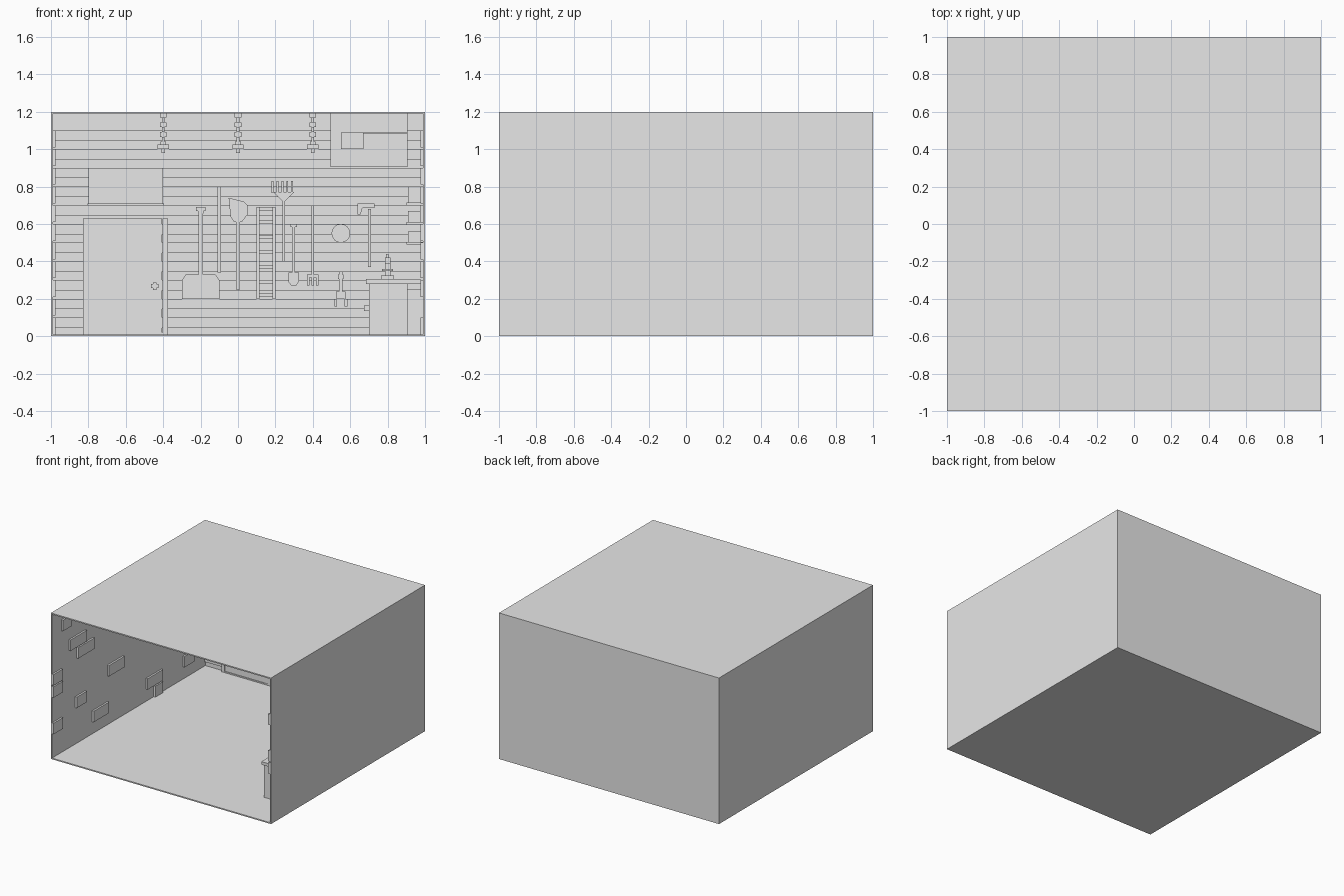
import bpy
import bmesh
from math import sin, cos, pi
from mathutils import Matrix, Vector

cube = bpy.data.objects.get("Cube")
if cube:
    bpy.data.objects.remove(cube, do_unlink=True)

grey = bpy.data.materials.new("plain grey")
grey.use_nodes = True
shade = (0.8, 0.8, 0.8, 1)
grey.diffuse_color = shade
grey.node_tree.nodes["Principled BSDF"].inputs["Base Color"].default_value = shade

WALL = 0.99    # inner face of the walls
SKIN = 0.01    # wall thickness


def finish(name, bm):
    bmesh.ops.recalc_face_normals(bm, faces=bm.faces)
    mesh = bpy.data.meshes.new(name)
    bm.to_mesh(mesh)
    bm.free()
    mesh.materials.append(grey)
    obj = bpy.data.objects.new(name, mesh)
    bpy.context.scene.collection.objects.link(obj)
    return obj


def add_box(bm, x, y, z):
    lo, hi = Vector((x[0], y[0], z[0])), Vector((x[1], y[1], z[1]))
    place = Matrix.Translation((lo + hi) / 2) @ Matrix.Diagonal((*(hi - lo), 1))
    bmesh.ops.create_cube(bm, size=1, matrix=place)


def boxes(name, items):
    bm = bmesh.new()
    for x, y, z in items:
        add_box(bm, x, y, z)
    return finish(name, bm)


def hung(name, items, depth=0.04):
    """Boxes (left, right, bottom, top) fixed to the back wall."""
    return boxes(name, [((a, b), (WALL - depth, WALL), (c, d)) for a, b, c, d in items])


def plate(name, points, near, far):
    """Extruded x/z outline."""
    bm = bmesh.new()
    face = bm.faces.new([bm.verts.new((x, near, z)) for x, z in points])
    out = bmesh.ops.extrude_face_region(bm, geom=[face])["geom"]
    moved = [v for v in out if isinstance(v, bmesh.types.BMVert)]
    bmesh.ops.translate(bm, verts=moved, vec=(0, far - near, 0))
    return finish(name, bm)


def pole(name, x, bottom, top, half=0.01):
    hung(name, [(x - half, x + half, bottom, top)], 0.04)


# Room shell, open at the front
full, high = (-1, 1), (0, 1.2)
boxes("floor", [(full, full, (0, SKIN))])
boxes("ceiling", [(full, full, (1.2 - SKIN, 1.2))])
boxes("back_wall", [(full, (WALL, 1), high)])
boxes("left_wall", [((WALL, 1), full, high)])
boxes("right_wall", [((-1, -WALL), full, high)])

# Horizontal boards on the back wall
hung("wall_boards", [(-WALL, WALL, n / 10 + 0.045, n / 10 + 0.1) for n in range(11)], 0.01)

# Raised bricks: start, end along the wall, and course number
courses = [(-.88, -.77, 10), (-.78, -.57, 8), (-.68, -.47, 7), (-.28, -.08, 4),
           (.22, .42, 1), (.32, .42, 0), (-.7, -.57, 3), (-.48, -.28, 1),
           (-1, -.88, 6), (-1, -.88, 5), (-1, -.88, 2), (.7, .83, 1),
           (.1, .3, 9), (.5, .7, 6), (.3, .5, 7)]
boxes("right_bricks", [((-WALL, -.975), (a, b), (c / 10 + SKIN, c / 10 + .1))
                       for a, b, c in courses])
boxes("left_bricks", [((.975, WALL), (a, b), ((10 - c) / 10 + SKIN, (10 - c) / 10 + .1))
                      for a, b, c in courses])

# Door with frame, sunken-look panels and knob
hung("door_frame", [(-.83, -.8, 0, .63), (-.405, -.375, 0, .63), (-.8, -.405, .6, .63),
                    (-.83, -.375, 0, .02)], .02)
hung("door", [(-.8, -.405, .02, .6)], .015)
rims, panels = [], []
for x in (-.682, -.52):
    for low, top in ((.49, .545), (.3, .47), (.07, .24)):
        a, b = x - .052, x + .052
        rims += [(a, b, top - .01, top), (a, b, low, low + .01),
                 (a, a + .01, low, top), (b - .01, b, low, top)]
hung("door_panel_rims", rims, .022)
hung("door_knob", [(-.465, -.425, .258, .278), (-.455, -.435, .248, .288)], .05)

# Window panel
hung("window", [(-.8, -.4, .71, .9)], .02)
hung("window_sill", [(-.805, -.395, .7, .71)], .03)

# Overhead cabinet with a smaller box in front
boxes("overhead_cabinet", [((.495, .905), (.7, WALL), (.905, 1.19))])
boxes("cabinet_step", [((.55, .67), (.66, .7), (1, 1.09)),
                       ((.67, .905), (.69, .7), (1.08, 1.09))])

# Hanging lamps on chains
for side, x in (("right", -.4), ("middle", 0), ("left", .4)):
    links = []
    for n in range(6):
        wide, thin = (.018, .006) if n % 2 else (.007, .018)
        z = 1.04 + n * .026
        links.append(((x - wide, x + wide), (-thin, thin), (z, z + .026)))
    boxes(side + "_lamp_chain", links)
    boxes(side + "_lamp", [((x - h, x + h), (-h, h), z) for h, z in
                           ((.015, (1.02, 1.04)), (.03, (1, 1.025)), (.01, (.98, 1)))])

# Wide scoop
plate("scoop_blade", [(-.3, .2), (-.1, .2), (-.1, .3), (-.12, .33), (-.28, .33), (-.3, .3)],
      .95, .98)
pole("scoop_shaft", -.2, .33, .67, .012)
hung("scoop_grip", [(-.225, -.175, .67, .69), (-.215, -.185, .655, .67)], .045)

# Long bar and upturned shovel
pole("long_bar", -.1, .34, .8)
plate("shovel_blade", [(-.02, .61), (.02, .61), (.05, .65), (.05, .7), (.03, .72),
                       (-.05, .74), (-.04, .64)], .95, .975)
pole("shovel_shaft", 0, .25, .61)

# Ladder
rungs = [(.115, .185, .2 + .08 * n, .22 + .08 * n) for n in range(1, 6)]
rungs += [(.115, .185, .21, .23), (.115, .185, .67, .69)]
hung("ladder", [(.1, .115, .2, .69), (.185, .2, .2, .69)], .05)
hung("ladder_rungs", rungs, .04)

# Rake with fanned tines
pole("rake_shaft", .245, .4, .73, .006)
plate("rake_neck", [(.24, .72), (.25, .72), (.3, .77), (.19, .77)], .95, .96)
hung("rake_tines", [(.18 + .026 * n, .19 + .026 * n, .765, .83) for n in range(5)])

# Small spade and garden fork
pole("spade_shaft", .298, .34, .6, .008)
hung("spade_grip", [(.28, .315, .585, .6)])
plate("spade_blade", [(.27, .34), (.325, .34), (.325, .29), (.31, .27), (.285, .27),
                      (.27, .29)], .95, .97)
pole("fork_shaft", .4, .33, .7, .007)
hung("fork_head", [(.37, .43, .315, .33)] +
     [(x - .006, x + .006, .27, .32) for x in (.376, .4, .424)])

# Round saw blade
plate("saw_blade", [(.55 + .05 * cos(t * pi / 8), .55 + .05 * sin(t * pi / 8))
                    for t in range(16)], .96, .98)

# Shears
hung("shears", [(.535, .565, .305, .33), (.54, .56, .33, .345), (.54, .56, .24, .305),
                (.525, .575, .2, .24), (.515, .53, .16, .2), (.57, .585, .16, .2)])

# Pick
pole("pick_shaft", .702, .37, .68, .008)
plate("pick_head", [(.64, .65), (.655, .65), (.665, .685), (.73, .685), (.73, .71),
                    (.64, .71)], .94, .98)

# Workbench along the left wall
bench = (-.66, .5)
boxes("bench_body", [((.7, .905), bench, (SKIN, .28)), ((.905, WALL), (-.6, .5), (SKIN, .25))])
boxes("bench_top", [((.685, .975), (-.675, .515), (.28, .305))])
boxes("bench_handle", [((.675, .7), (-.62, -.56), (.135, .165))])

# Vise on the bench
boxes("vise", [((.765, .835), (-.1, .1), (.305, .325)), ((.785, .815), (-.06, .06), (.325, .39)),
               ((.77, .83), (-.08, -.02), (.35, .36)), ((.785, .815), (-.04, .05), (.39, .42)),
               ((.79, .805), (-.02, .02), (.42, .44))])

# Shelves and stored boxes on the left wall
for name, z in (("lower_shelf", .49), ("middle_shelf", .595), ("upper_shelf", .7)):
    boxes(name, [((.9, WALL), (-.4, .4), (z, z + .015))])
for n, (name, low, top) in enumerate((("low", .505, .56), ("mid", .61, .67), ("high", .715, .8))):
    boxes(name + "_shelf_boxes", [((.91, .975), (y, y + .16), (low, top - .01 * (k % 2)))
                                  for k, y in enumerate((-.35 + .04 * n, -.08, .18 - .03 * n))])
